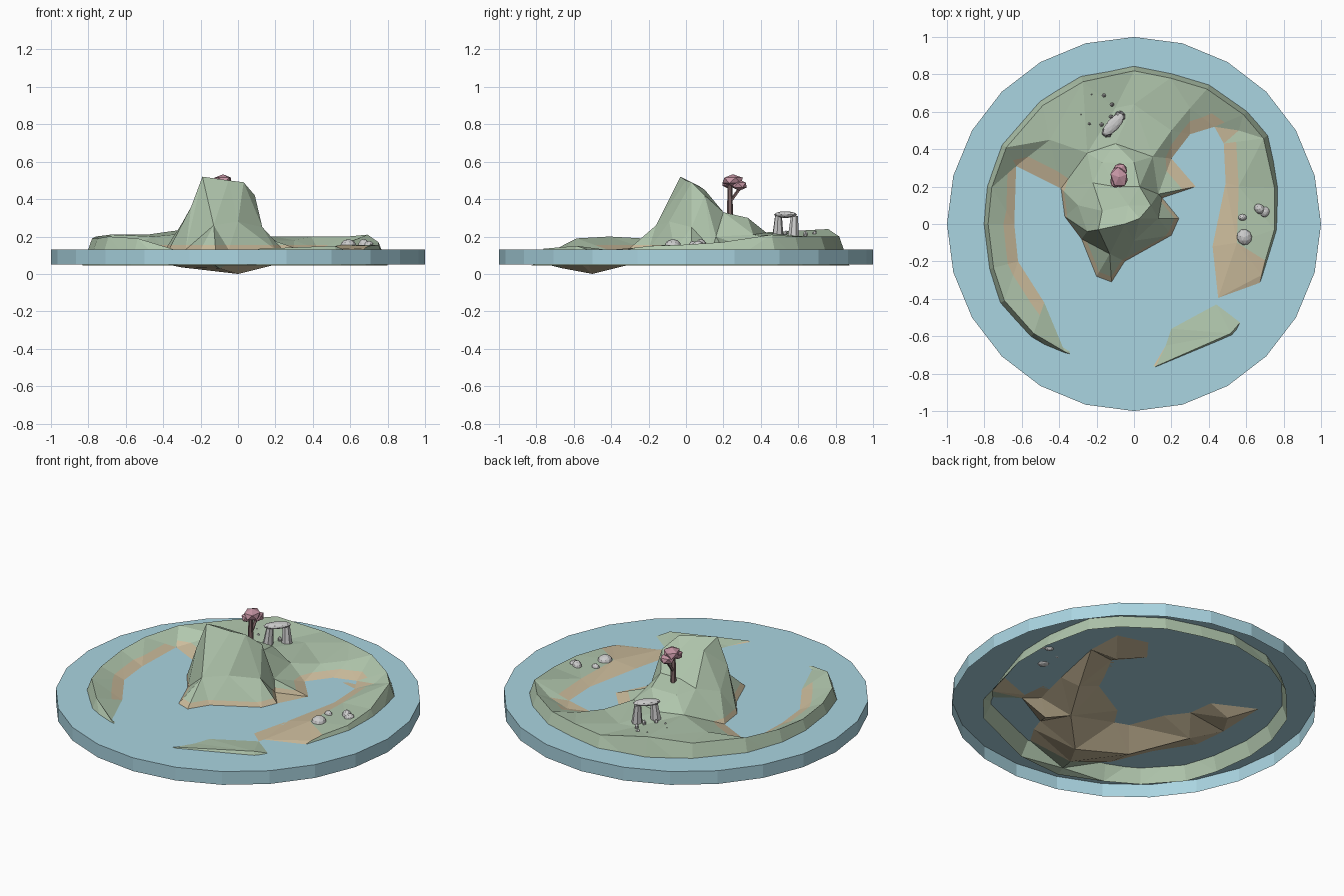
import bpy, bmesh, math
from mathutils import Vector, Matrix
from mathutils.geometry import delaunay_2d_cdt

if "Cube" in bpy.data.objects:
    bpy.data.objects.remove(bpy.data.objects["Cube"])


def material(name, rgb):
    m = bpy.data.materials.new(name)
    m.diffuse_color = (*rgb, 1)
    m.use_nodes = True
    m.node_tree.nodes["Principled BSDF"].inputs["Base Color"].default_value = m.diffuse_color
    return m


GRASS = material("grass", (0.44, 0.57, 0.42))
SAND = material("sand", (0.60, 0.50, 0.33))
WATER = material("water", (0.40, 0.66, 0.75))
PINK = material("blossom", (0.56, 0.30, 0.37))
BARK = material("bark", (0.22, 0.14, 0.14))


def finish(name, bm, *mats):
    me = bpy.data.meshes.new(name)
    bm.to_mesh(me)
    bm.free()
    for m in mats:
        me.materials.append(m)
    ob = bpy.data.objects.new(name, me)
    bpy.context.collection.objects.link(ob)
    return ob


def blob(name, loc, size, turn=0, mat=None, sub=1):
    bm = bmesh.new()
    mtx = (Matrix.Translation(loc) @ Matrix.Rotation(math.radians(turn), 4, 'Z')
           @ Matrix.Diagonal((*size, 1)))
    bmesh.ops.create_icosphere(bm, subdivisions=sub, radius=1, matrix=mtx)
    return finish(name, bm, *([mat] if mat else []))


def limb(name, a, b, r1, r2, sides=6, mat=None):
    a, b = Vector(a), Vector(b)
    bm = bmesh.new()
    mtx = (Matrix.Translation((a + b) / 2)
           @ (b - a).to_track_quat('Z', 'Y').to_matrix().to_4x4())
    bmesh.ops.create_cone(bm, cap_ends=True, segments=sides, radius1=r1,
                          radius2=r2, depth=(b - a).length, matrix=mtx)
    return finish(name, bm, *([mat] if mat else []))


# Water disc, open underneath
bm = bmesh.new()
bmesh.ops.create_cone(bm, cap_ends=True, segments=24, radius1=1, radius2=1,
                      depth=0.08, matrix=Matrix.Translation((0, 0, 0.09)))
bm.normal_update()
bmesh.ops.delete(bm, geom=[f for f in bm.faces if f.normal.z < -0.9], context='FACES_ONLY')
finish("water", bm, WATER)

# Island: contour lines joined into one faceted sheet
rim = [(-.38, -.70, .14), (-.55, -.60, .19), (-.71, -.42, .20), (-.77, -.24, .19),
       (-.80, 0, .19), (-.78, .2, .2), (-.70, .42, .21), (-.50, .65, .21),
       (-.28, .78, .24), (0, .84, .2), (.2, .8, .2), (.40, .74, .2),
       (.6, .6, .2), (.71, .47, .21), (.77, .2, .17), (.77, -.03, .155),
       (.72, -.2, .15), (.7, -.28, .14), (.66, -.45, .10), (.53, -.60, .15),
       (.12, -.78, .135), (-.15, -.80, .06)]
shore = [(-.38, -.66), (-.48, -.42), (-.62, -.2), (-.64, 0), (-.63, .31), (-.39, .19),
         (-.37, .04), (-.28, -.08), (-.2, -.28), (-.12, -.31), (-.05, -.2),
         (.2, -.06), (.24, .03), (.15, .14), (.33, .2), (.2, .35), (.3, .48),
         (.43, .52), (.48, .43), (.49, .22), (.42, -.12), (.36, -.36), (.45, -.395)]
islet = [(.44, -.43), (.2, -.56), (.17, -.65)]
summit = [(-.19, -.03, .52), (-.05, 0, .5), (.03, .03, .49), (.09, .1, .42),
          (-.03, .1, .45), (-.17, .07, .47)]
flank = [(-.3, .1, .27), (-.25, -.04, .36), (-.13, -.16, .26), (0, -.09, .28),
         (.13, .03, .25), (.13, .16, .2)]
shelf = [(-.22, .22, .31), (-.17, .33, .3), (0, .33, .3), (.03, .2, .33), (-.1, .2, .33)]
plateau = [(-.25, .38, .22), (-.1, .43, .22), (.1, .36, .21), (-.45, .45, .2),
           (-.1, .62, .2), (0, .64, .2), (.2, .5, .18), (.3, .62, .18),
           (.56, .5, .155), (.56, .2, .155), (.55, -.1, .155)]
seabed = [(-.52, .18, .09), (-.48, -.1, .07), (-.3, -.4, .035), (0, -.5, 0),
          (-.1, -.66, .03), (.2, -.3, .05), (.35, -.05, .07), (.36, .28, .09),
          (.28, -.42, .06)]

pts, edges = [], []


def contour(line, closed=None):
    n = len(pts)
    pts.extend(line)
    if closed is not None:
        edges.extend((n + i, n + i + 1) for i in range(len(line) - 1))
        if closed:
            edges.append((n + len(line) - 1, n))


contour([(x * 1.04, y * 1.04, .045) for x, y, z in rim], True)
contour([(x * .975, y * .975, z) for x, y, z in rim], True)
contour([(x, y, .13) for x, y in shore], False)
contour([(x, y, .13) for x, y in islet], False)
contour(summit, True)
for group in (flank, shelf, plateau, seabed):
    contour(group)

vs, _, fs, orig, _, _ = delaunay_2d_cdt([Vector(p[:2]) for p in pts], edges, [], 0, 1e-5)
bm = bmesh.new()
bv = [bm.verts.new((v.x, v.y, pts[o[0]][2] if o else .13)) for v, o in zip(vs, orig)]
for f in fs:
    bm.faces.new([bv[i] for i in f])
# Beach line: cut the sheet just above the water and colour what lies below
bmesh.ops.bisect_plane(bm, geom=bm.verts[:] + bm.edges[:] + bm.faces[:],
                       plane_co=(0, 0, .155), plane_no=(0, 0, 1))
for f in bm.faces:
    c = f.calc_center_median()
    on_islet = c.x > .1 and c.y < -.41 and c.z > .12
    f.material_index = int(c.z < .153 and c.xy.length < .71 and not on_islet)
finish("island", bm, GRASS, SAND)

# Ring of small standing stones
for i in range(8):
    a = math.tau * (i + .4) / 8
    blob(f"ring_stone_{i}", (-.2 + .087 * math.cos(a), .612 + .085 * math.sin(a), .212),
         (.012, .012, .02), 40 * i)

# Stone table: two uprights and a capstone
for i, (x, y) in enumerate([(-.145, .49), (-.075, .575)]):
    limb(f"table_upright_{i}", (x, y, .19), (x + (.012 if i == 0 else -.008), y + .004, .31),
         .032, .019, 7)
blob("table_capstone", (-.11, .532, .317), (.078, .034, .018), 47, None, 2)

# Blossom tree
limb("tree_trunk", (-.08, .235, .30), (-.08, .235, .48), .017, .012, 6, BARK)
limb("tree_branch", (-.08, .24, .39), (-.08, .29, .46), .009, .009, 5, BARK)
blob("tree_crown", (-.08, .25, .50), (.05, .062, .033), 20, PINK)
blob("tree_crown_side", (-.075, .285, .475), (.045, .042, .03), 60, PINK)
blob("tree_crown_low", (-.10, .225, .485), (.03, .035, .028), 10, PINK)

# Boulders on the right arm
for i, (x, y, sx, sy, sz) in enumerate([(.58, .035, .024, .018, .025), (.59, -.07, .041, .044, .034),
                                        (.672, .08, .026, .033, .035), (.70, .065, .03, .026, .025)]):
    blob(f"boulder_{i}", (x, y, .152), (sx, sy, sz), 25 * i, None, 2)
